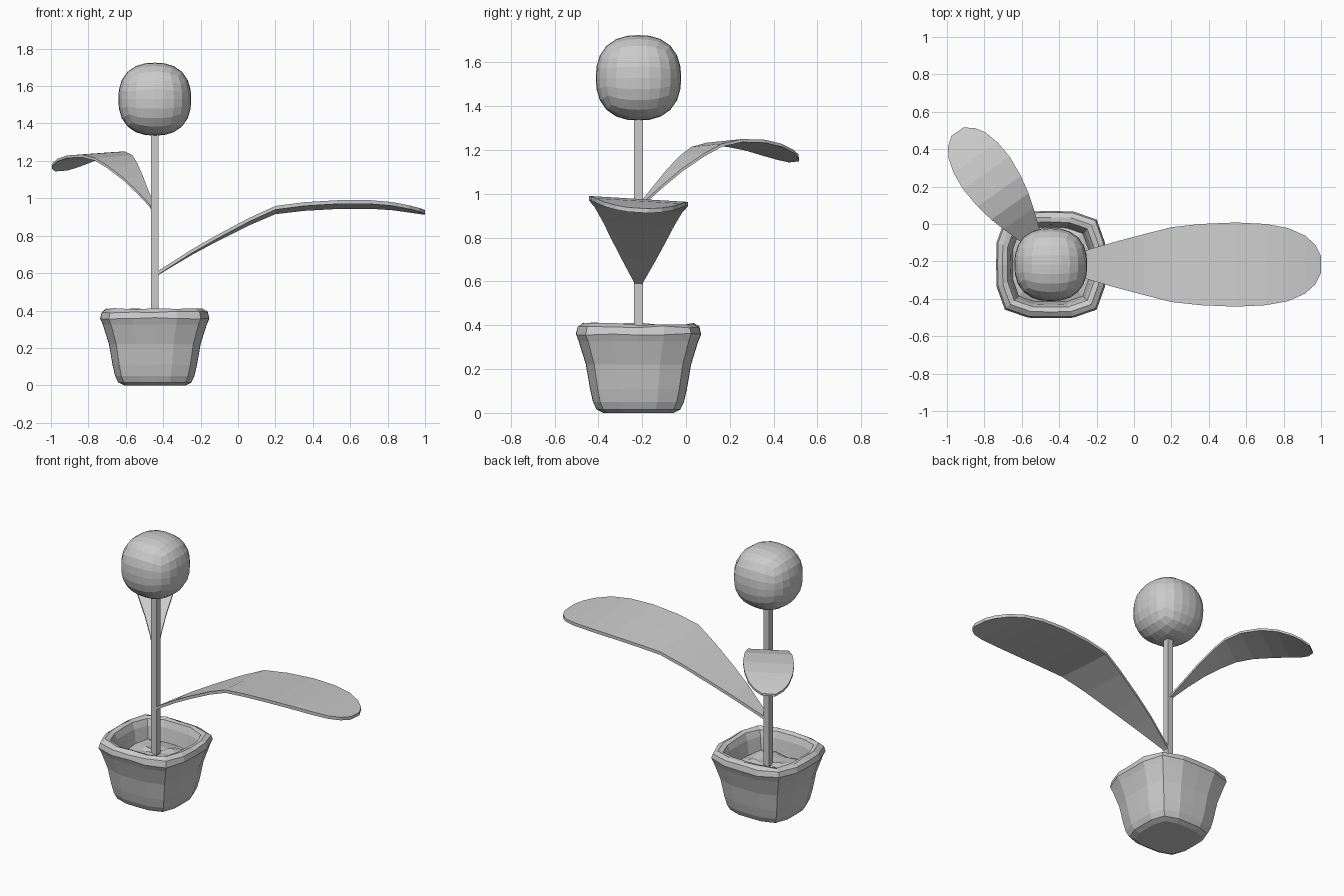
import bpy, bmesh, math, random
from mathutils import Vector

if "Cube" in bpy.data.objects:
    bpy.data.objects.remove(bpy.data.objects["Cube"])

random.seed(4)
CX, CY = -0.445, -0.217          # plant axis


def finish(name, bm):
    bmesh.ops.recalc_face_normals(bm, faces=bm.faces)
    me = bpy.data.meshes.new(name)
    bm.to_mesh(me)
    bm.free()
    ob = bpy.data.objects.new(name, me)
    bpy.context.collection.objects.link(ob)
    return ob


def loft(name, rings, cap=True):
    """Skin a list of equal-length closed rings."""
    bm = bmesh.new()
    vs = [[bm.verts.new(p) for p in r] for r in rings]
    n = len(vs[0])
    for a, b in zip(vs, vs[1:]):
        for i in range(n):
            j = (i + 1) % n
            bm.faces.new((a[i], a[j], b[j], b[i]))
    if cap:
        bm.faces.new(vs[0][::-1])
        bm.faces.new(vs[-1])
    return finish(name, bm)


def square_ring(r, z, power=4.0, n=16, wave=0.0):
    """Rounded-square ring around the plant axis."""
    ring = []
    for i in range(n):
        a = 2 * math.pi * i / n
        c, s = math.cos(a), math.sin(a)
        k = r / (abs(c) ** power + abs(s) ** power) ** (1 / power)
        ring.append((CX + k * c, CY + k * s * 0.98,
                     z + wave * (random.random() - 0.5)))
    return ring


# Pot: outside wall, rolled rim, inside wall, closed at the bottom and inside
profile = [(0.165, 0.0, 0), (0.195, 0.015, 0), (0.212, 0.05, 0), (0.226, 0.11, 0),
           (0.245, 0.22, 0), (0.278, 0.325, 0), (0.292, 0.36, 0.01),
           (0.284, 0.392, 0.01), (0.258, 0.407, 0.012), (0.232, 0.398, 0.01),
           (0.217, 0.36, 0), (0.2, 0.25, 0)]
loft("pot", [square_ring(r, z, wave=w) for r, z, w in profile])

# Lumpy soil surface
loft("soil", [square_ring(r, z, wave=0.02) for r, z in
              [(0.208, 0.27), (0.16, 0.285), (0.1, 0.292), (0.03, 0.295)]])

# Square stem
h = 0.02
loft("stem", [[(CX + h * i, CY + h * j, z)
               for i, j in ((-1, -1), (1, -1), (1, 1), (-1, 1))]
              for z in (0.27, 0.8, 1.38)])

# Flower head: subdivided cube rounded to a boxy ball
bm = bmesh.new()
bmesh.ops.create_cube(bm, size=2)
bmesh.ops.subdivide_edges(bm, edges=bm.edges[:], cuts=5, use_grid_fill=True)
for v in bm.verts:
    p = Vector([math.tan(c * math.pi / 4) for c in v.co])
    k = sum(abs(c) ** 2.4 for c in p) ** (1 / 2.4)
    v.co = p / k * 0.195 + Vector((CX, CY, 1.53))
finish("flower_head", bm)


def leaf(name, direction, stations, tilt, thick):
    """Arching blade; stations are (distance from stem, height, half width)."""
    d = Vector((*direction, 0)).normalized()
    side = Vector((d.y, -d.x, 0))
    rings = []
    for s, z, w in stations:
        c = Vector((CX, CY, z)) + d * s
        top = [c + side * w * u + Vector((0, 0, tilt * w * u)) for u in (-1, -0.5, 0, 0.5, 1)]
        low = [p - Vector((0, 0, thick)) for p in reversed(top)]
        rings.append(top + low)
    return loft(name, rings)


# Large leaf to the right
leaf("large_leaf", (1, 0),
     [(0.0, 0.595, 0.015), (0.03, 0.618, 0.022), (0.2, 0.723, 0.08), (0.33, 0.795, 0.118),
      (0.5, 0.883, 0.163), (0.645, 0.947, 0.2), (0.8, 0.966, 0.217), (0.99, 0.977, 0.225),
      (1.15, 0.977, 0.217), (1.27, 0.968, 0.195), (1.36, 0.953, 0.155),
      (1.415, 0.942, 0.105), (1.445, 0.935, 0.045)], 0.06, 0.02)

# Small leaf to the back left
leaf("small_leaf", (-0.575, 0.818),
     [(0.0, 0.94, 0.012), (0.03, 0.972, 0.016), (0.11, 1.04, 0.036), (0.2, 1.113, 0.064),
      (0.3, 1.18, 0.098), (0.38, 1.222, 0.122), (0.48, 1.242, 0.142), (0.6, 1.238, 0.152),
      (0.7, 1.22, 0.143), (0.78, 1.195, 0.12), (0.83, 1.176, 0.088), (0.868, 1.16, 0.04)],
     0.06, 0.014)
